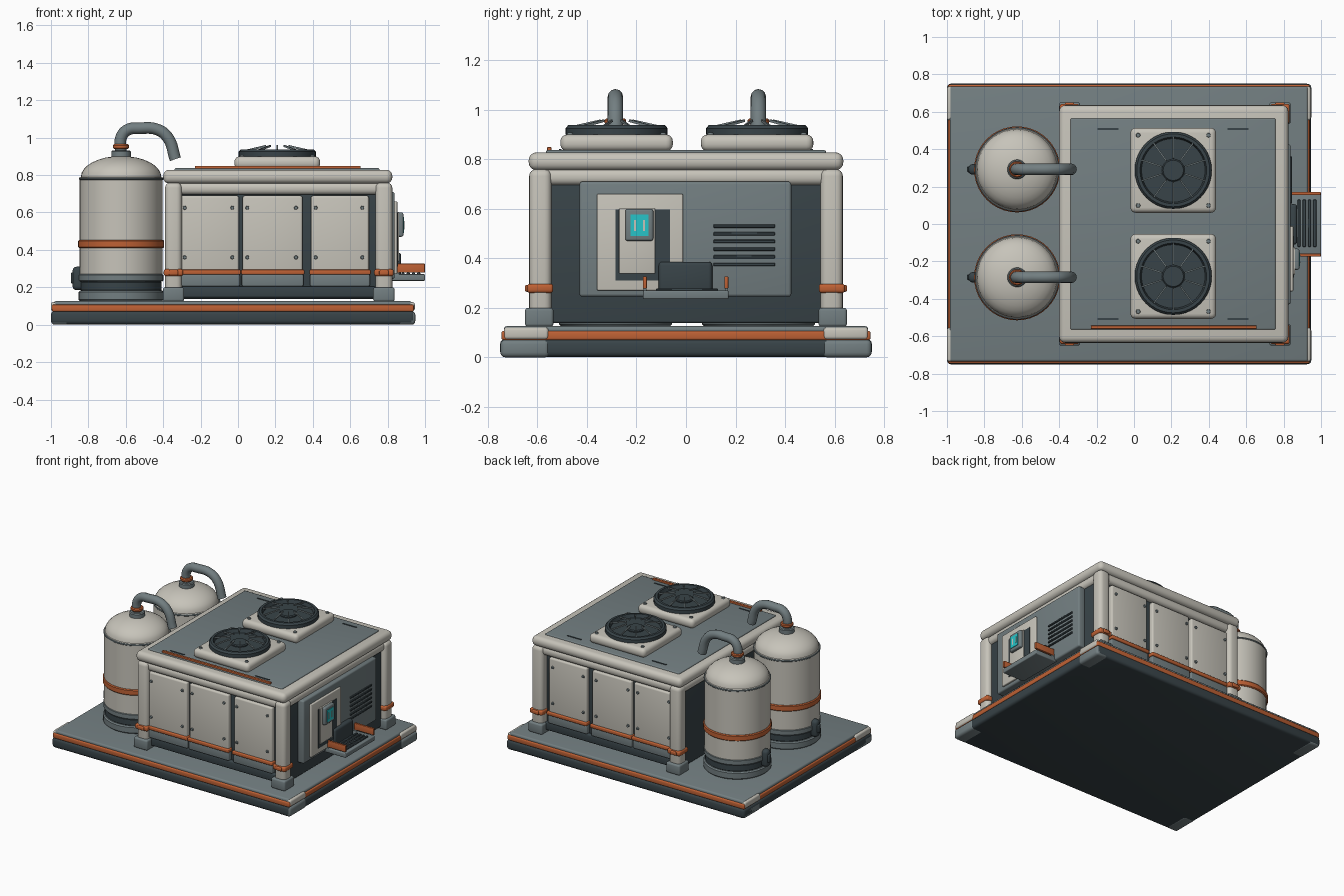
import bpy, bmesh, math
from mathutils import Vector, Matrix

if "Cube" in bpy.data.objects:
    bpy.data.objects.remove(bpy.data.objects["Cube"])


def material(name, rgb):
    m = bpy.data.materials.new(name)
    m.use_nodes = True
    m.diffuse_color = (*rgb, 1)
    bsdf = next(n for n in m.node_tree.nodes if n.type == 'BSDF_PRINCIPLED')
    bsdf.inputs["Base Color"].default_value = (*rgb, 1)
    bsdf.inputs["Roughness"].default_value = 0.6
    return m


LIGHT = material("warm_white", (0.57, 0.55, 0.49))
GREY = material("steel_grey", (0.17, 0.21, 0.22))
DARK = material("dark_slate", (0.04, 0.057, 0.065))
ORANGE = material("orange", (0.52, 0.12, 0.035))
CYAN = material("screen_cyan", (0.02, 0.55, 0.58))


def finish(bm, name, mat):
    """Smooth shading with sharp edges kept, then link as an object."""
    bmesh.ops.recalc_face_normals(bm, faces=bm.faces)
    for f in bm.faces:
        f.smooth = True
    for e in bm.edges:
        e.smooth = len(e.link_faces) == 2 and e.calc_face_angle(0) < math.radians(40)
    me = bpy.data.meshes.new(name)
    bm.to_mesh(me)
    bm.free()
    me.materials.append(mat)
    ob = bpy.data.objects.new(name, me)
    bpy.context.collection.objects.link(ob)
    return ob


def box(name, mat, x, y, z, bevel=0.0, segments=3):
    """Box from (min, max) ranges, with rounded edges."""
    bm = bmesh.new()
    bmesh.ops.create_cube(bm, size=1)
    for v in bm.verts:
        v.co = Vector([(r[0] + r[1]) / 2 + c * (r[1] - r[0]) for r, c in zip((x, y, z), v.co)])
    if bevel:
        bmesh.ops.bevel(bm, geom=bm.edges[:], offset=bevel, segments=segments,
                        profile=0.5, affect='EDGES', clamp_overlap=True)
    return finish(bm, name, mat)


def lathe(name, mat, centre, profile, steps=40):
    """Revolve (radius, z) points about a vertical axis."""
    bm = bmesh.new()
    vs = [bm.verts.new((r, 0, z)) for r, z in profile]
    es = [bm.edges.new(p) for p in zip(vs, vs[1:])]
    bmesh.ops.spin(bm, geom=vs + es, cent=(0, 0, 0), axis=(0, 0, 1),
                   angle=math.tau, steps=steps, use_duplicate=False)
    bmesh.ops.remove_doubles(bm, verts=bm.verts, dist=0.0005)
    bmesh.ops.translate(bm, verts=bm.verts, vec=(centre[0], centre[1], 0))
    return finish(bm, name, mat)


def band(name, mat, centre, r, z0, z1, b=0.006):
    return lathe(name, mat, centre, [(0, z0), (r - b, z0), (r, z0 + b), (r, z1 - b), (r - b, z1), (0, z1)])


def bolt(name, pos, axis, r=0.011):
    bm = bmesh.new()
    rot = Vector((0, 0, 1)).rotation_difference(Vector(axis)).to_matrix().to_4x4()
    bmesh.ops.create_cone(bm, cap_ends=True, segments=10, radius1=r, radius2=r * 0.8,
                          depth=0.012, matrix=Matrix.Translation(pos) @ rot)
    return finish(bm, name, GREY)


def span(c, h):
    return (c - h, c + h)


def mirrored(s, a, b):
    return tuple(sorted((s * a, s * b)))


# Base skid
box("base_slab", DARK, (-1, 0.945), (-0.75, 0.75), (0.002, 0.075), 0.02)
box("base_trim", ORANGE, (-0.995, 0.94), (-0.745, 0.745), (0.07, 0.107), 0.008)
box("base_deck", GREY, (-0.985, 0.93), (-0.735, 0.735), (0.095, 0.126), 0.012)
for s in (-1, 1):
    for end, x0, x1 in (("right", 0.85, 0.948), ("left", -1.0, -0.9)):
        box(f"base_corner_{end}", GREY, (x0, x1), mirrored(s, 0.55, 0.749), (0, 0.073), 0.02)
        box(f"deck_corner_{end}", LIGHT, (x0, x1 - 0.003), mirrored(s, 0.555, 0.735), (0.073, 0.121), 0.012)

# Cabinet body and frame
box("cabinet_body", DARK, (-0.36, 0.79), (-0.575, 0.575), (0.138, 0.77), 0.01)
box("top_frame", LIGHT, (-0.4, 0.825), (-0.635, 0.635), (0.755, 0.828), 0.032, 4)
box("upper_beam", LIGHT, (-0.385, 0.81), (-0.615, 0.615), (0.695, 0.762), 0.028, 4)
box("roof_panel", GREY, (-0.34, 0.757), (-0.565, 0.565), (0.8, 0.837), 0.008)
for s in (-1, 1):
    for x in (-0.345, 0.78):
        box("corner_post", LIGHT, span(x, 0.045), mirrored(s, 0.543, 0.633), (0.15, 0.76), 0.028, 4)
        box("post_foot", GREY, span(x, 0.057), mirrored(s, 0.535, 0.65), (0.124, 0.2), 0.012)
        box("post_clamp", ORANGE, span(x, 0.052), mirrored(s, 0.536, 0.642), (0.26, 0.297), 0.012)
        box("clamp_lug", ORANGE, span(x, 0.025), mirrored(s, 0.63, 0.65), (0.265, 0.292), 0.006)

    # Side panels with bolts and trim
    for x0, x1 in ((-0.31, 0.005), (0.025, 0.345), (0.39, 0.7)):
        box("side_panel", LIGHT, (x0, x1), mirrored(s, 0.56, 0.605), (0.215, 0.69), 0.012)
        box("panel_kick", GREY, (x0 - 0.005, x1 + 0.005), mirrored(s, 0.56, 0.609), (0.205, 0.27), 0.008)
        box("panel_trim", ORANGE, (x0 - 0.008, x1 + 0.01), mirrored(s, 0.57, 0.618), (0.268, 0.294), 0.006)
        for x in (x0 + 0.025, x1 - 0.035):
            for z in (0.36, 0.625):
                bolt("panel_bolt", (x, s * 0.608, z), (0, s, 0))
    box("lower_rail", DARK, (-0.3, 0.735), mirrored(s, 0.56, 0.6), (0.145, 0.205), 0.01)

    # Roof slots
    for x0 in (-0.195, 0.5):
        box("roof_slot", DARK, (x0, x0 + 0.113), span(s * 0.508, 0.005), (0.835, 0.841))
box("roof_stripe", ORANGE, (-0.23, 0.655), span(-0.552, 0.009), (0.832, 0.849), 0.003)

# Roof fans
FX = 0.21
for fy in (0.287, -0.28):
    box("fan_base", LIGHT, span(FX, 0.229), span(fy, 0.227), (0.832, 0.9), 0.028, 4)
    band("fan_collar", GREY, (FX, fy), 0.2, 0.89, 0.91)
    lathe("fan_ring", DARK, (FX, fy), [(0, 0.912), (0.17, 0.912), (0.178, 0.938),
                                        (0.195, 0.938), (0.206, 0.925), (0.206, 0.9), (0, 0.9)])
    band("fan_hub", DARK, (FX, fy), 0.06, 0.905, 0.925)
    for i in range(10):
        spoke = box("fan_spoke", GREY, (-0.063, 0.063), (-0.004, 0.004), (-0.005, 0.005))
        spoke.matrix_world = (Matrix.Translation((FX, fy, 0.942)) @ Matrix.Rotation(i * math.tau / 10 + math.pi / 10, 4, 'Z')
                              @ Matrix.Translation((0.125, 0, 0)) @ Matrix.Rotation(0.22, 4, 'Y'))
    for sx in (-1, 1):
        for sy in (-1, 1):
            bolt("fan_bolt", (FX + sx * 0.188, fy + sy * 0.188, 0.902), (0, 0, 1), 0.013)

# Tanks with outlet pipes
TX = -0.625
for ty in (0.292, -0.285):
    c = (TX, ty)
    band("tank_foot", GREY, c, 0.228, 0.126, 0.182, 0.008)
    band("tank_dark_band", DARK, c, 0.217, 0.18, 0.232)
    band("tank_lower_ring", GREY, c, 0.226, 0.23, 0.272)
    dome = [(0.215 * math.cos(a), 0.79 + 0.112 * math.sin(a)) for a in (i * math.pi / 16 for i in range(9))]
    lathe("tank_shell", LIGHT, c, [(0, 0.26), (0.222, 0.26), (0.222, 0.785)] + dome)
    band("tank_seam", GREY, c, 0.226, 0.775, 0.787, 0.003)
    band("tank_stripe", ORANGE, c, 0.23, 0.41, 0.454)
    band("tank_neck", GREY, c, 0.052, 0.88, 0.932)
    band("neck_ring", ORANGE, c, 0.043, 0.94, 0.965)
    box("tank_valve", DARK, (-0.885, -0.82), span(ty, 0.028), (0.185, 0.31), 0.022)
    box("valve_handle", DARK, (-0.893, -0.87), span(ty, 0.016), (0.22, 0.28), 0.008)
    cu = bpy.data.curves.new("tank_pipe", 'CURVE')
    cu.dimensions = '3D'
    cu.bevel_depth, cu.bevel_resolution, cu.resolution_u = 0.031, 4, 8
    cu.use_fill_caps = True
    path = [(TX, 0.91), (TX, 1.0), (-0.59, 1.042), (-0.53, 1.05), (-0.43, 1.043), (-0.375, 1.0), (-0.335, 0.885)]
    sp = cu.splines.new('BEZIER')
    sp.bezier_points.add(len(path) - 1)
    for p, (x, z) in zip(sp.bezier_points, path):
        p.co = (x, ty, z)
        p.handle_left_type = p.handle_right_type = 'AUTO'
    cu.materials.append(GREY)
    bpy.context.collection.objects.link(bpy.data.objects.new("tank_pipe", cu))

# Service end: plate, control door, screen
box("service_plate", GREY, (0.78, 0.838), (-0.43, 0.425), (0.245, 0.71), 0.012)
box("control_panel", LIGHT, (0.83, 0.852), (-0.36, -0.012), (0.27, 0.66), 0.006)
box("door_recess", DARK, (0.84, 0.856), (-0.285, -0.065), (0.31, 0.597))
box("control_door", LIGHT, (0.84, 0.862), (-0.27, -0.125), (0.338, 0.602), 0.004)
box("screen_housing", GREY, (0.85, 0.884), (-0.245, -0.132), (0.47, 0.6), 0.01)
box("screen", CYAN, (0.88, 0.888), (-0.225, -0.152), (0.49, 0.577))
for y, z0 in ((-0.205, 0.51), (-0.17, 0.51)):
    box("screen_mark", LIGHT, (0.885, 0.89), span(y, 0.004), (z0, z0 + 0.045))

# Vent louvres
for i in range(6):
    box("vent_louvre", DARK, (0.83, 0.846), (0.11, 0.36), span(0.375 + i * 0.031, 0.007), 0.003, 1)

# Service step
box("step_tray", GREY, (0.82, 1.0), (-0.173, 0.172), (0.235, 0.27), 0.006)
box("step_back", DARK, (0.83, 0.872), (-0.11, 0.106), (0.262, 0.386), 0.015)
for i in range(4):
    box("step_slat", DARK, span(0.882 + i * 0.028, 0.009), (-0.122, 0.13), (0.262, 0.278), 0.003, 1)
for y in (-0.166, 0.163):
    box("step_rail", ORANGE, (0.84, 0.999), span(y, 0.008), (0.278, 0.327), 0.003)
    box("rail_bracket", GREY, (0.83, 0.86), span(y, 0.006), (0.26, 0.29))
